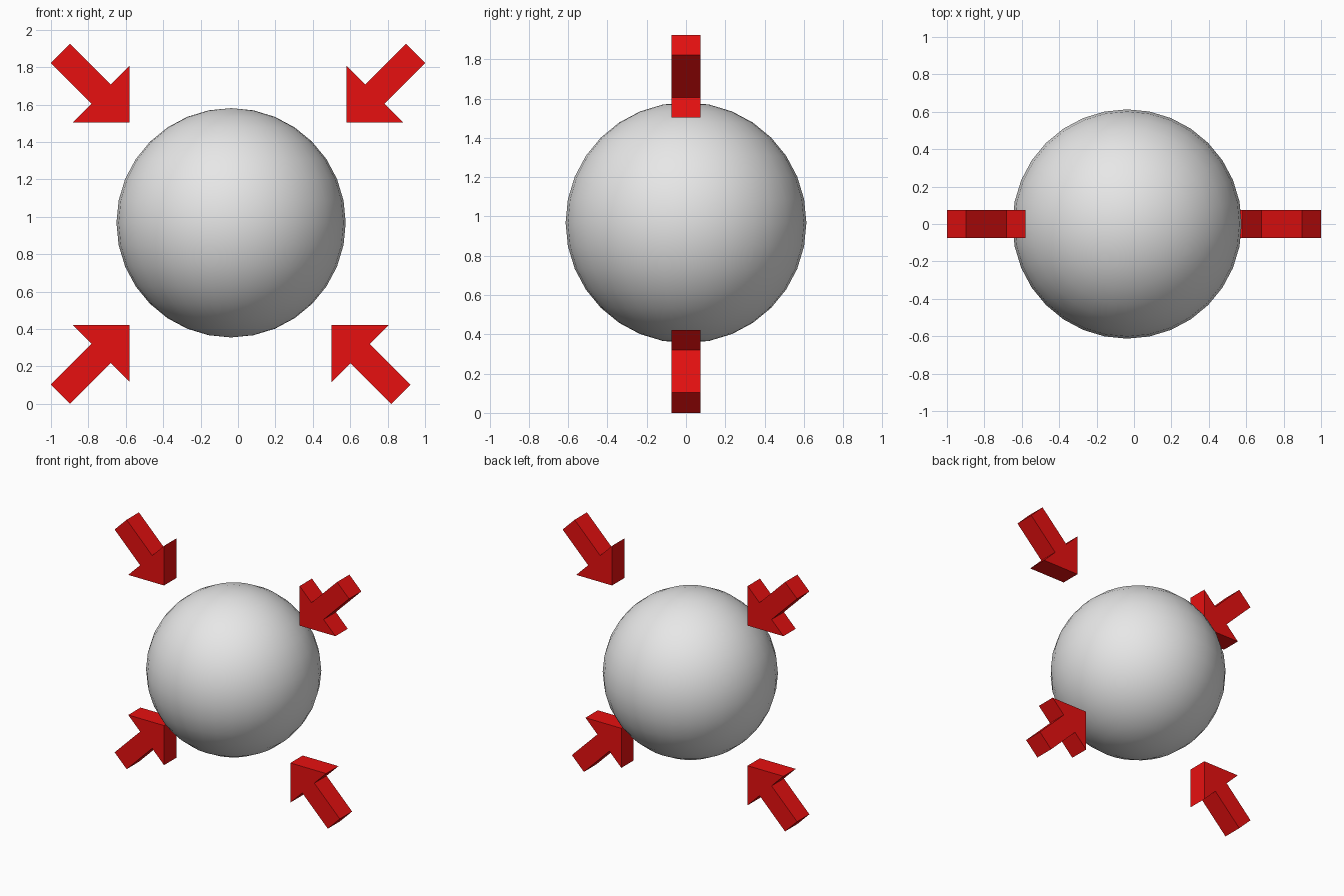
import bpy, bmesh, math
from mathutils import Vector

if "Cube" in bpy.data.objects:
    bpy.data.objects.remove(bpy.data.objects["Cube"])


def material(name, rgb):
    m = bpy.data.materials.new(name)
    m.diffuse_color = (*rgb, 1)
    m.use_nodes = True
    m.node_tree.nodes["Principled BSDF"].inputs["Base Color"].default_value = m.diffuse_color
    return m


grey = material("light grey", (0.8, 0.8, 0.8))
red = material("red", (0.8, 0.005, 0.005))

# Ball in the middle
bpy.ops.mesh.primitive_uv_sphere_add(segments=32, ring_count=16, radius=0.613,
                                     location=(-0.037, 0, 0.968))
ball = bpy.context.object
ball.name = "ball"
ball.data.materials.append(grey)
bpy.ops.object.shade_smooth()

# Arrow outline along its own axis: (distance behind the tip, sideways offset)
HEAD, SHAFT, LENGTH, THICK = 0.216, 0.0725, 0.524, 0.15
HALF = [(HEAD, HEAD), (HEAD, SHAFT), (LENGTH, SHAFT)]
OUTLINE = [(0, 0)] + HALF + [(a, -b) for a, b in reversed(HALF)]


def arrow(name, tip_x, tip_z, sx, sz):
    """Flat block arrow whose tail points towards the corner (sx, sz)."""
    back = Vector((sx, 0, sz)).normalized()
    side = Vector((-back.z, 0, back.x))
    bm = bmesh.new()
    front = Vector((tip_x, -THICK / 2, tip_z))
    face = bm.faces.new([bm.verts.new(front + back * a + side * b) for a, b in OUTLINE])
    out = bmesh.ops.extrude_face_region(bm, geom=[face])
    moved = [v for v in out["geom"] if isinstance(v, bmesh.types.BMVert)]
    bmesh.ops.translate(bm, verts=moved, vec=(0, THICK, 0))
    # Keep a front cap whichever way the extrusion treats the source face
    if not face.is_valid:
        bmesh.ops.holes_fill(bm, edges=bm.edges[:], sides=0)
    bmesh.ops.recalc_face_normals(bm, faces=bm.faces[:])
    mesh = bpy.data.meshes.new(name)
    bm.to_mesh(mesh)
    bm.free()
    mesh.materials.append(red)
    bpy.context.collection.objects.link(bpy.data.objects.new(name, mesh))


# Four arrows pointing inwards
arrow("upper_left_arrow", -0.579, 1.503, -1, 1)
arrow("upper_right_arrow", 0.579, 1.503, 1, 1)
arrow("lower_left_arrow", -0.579, 0.422, -1, -1)
arrow("lower_right_arrow", 0.5, 0.422, 1, -1)
